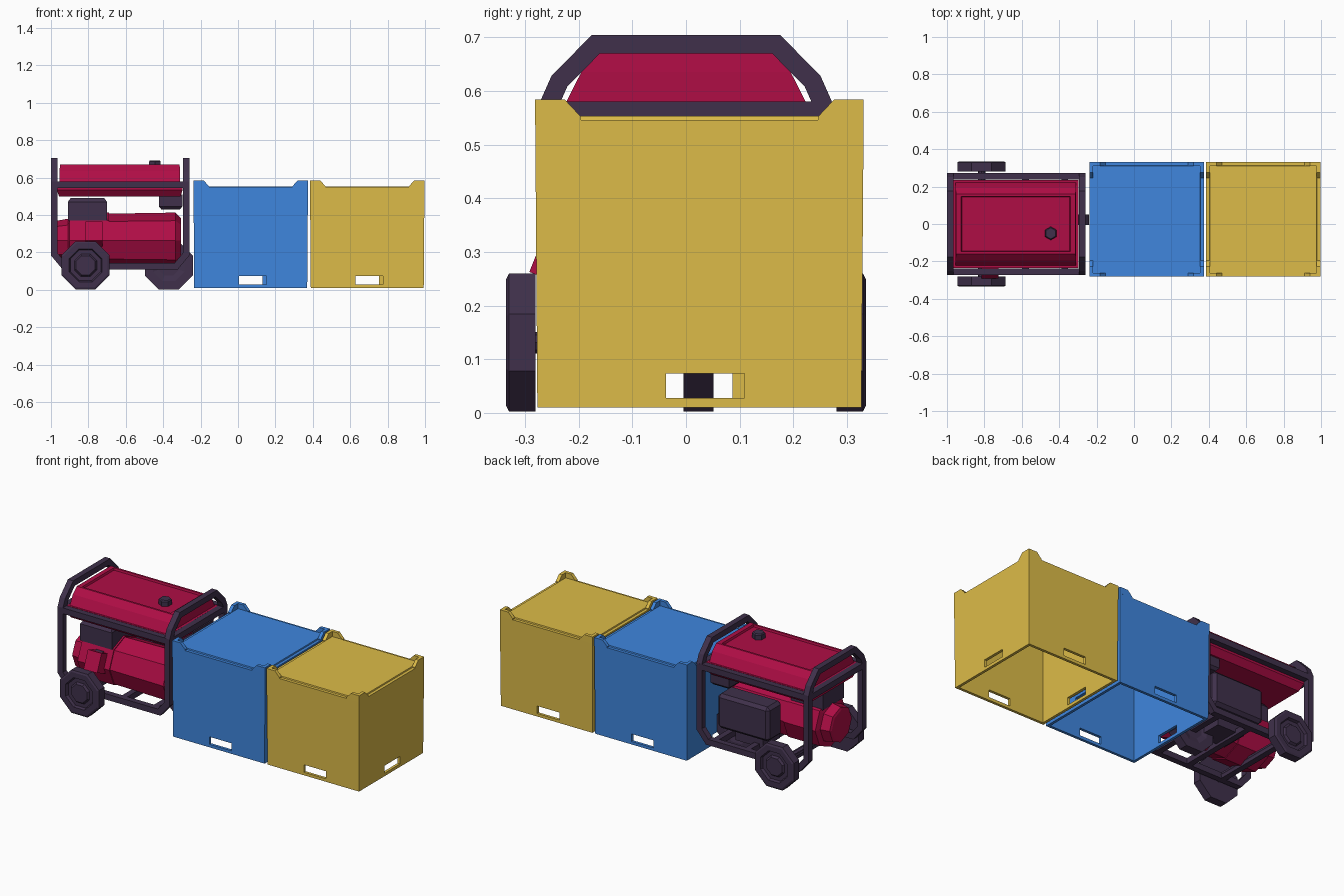
import bpy, bmesh, math
from mathutils import Vector, Matrix

if "Cube" in bpy.data.objects:
    bpy.data.objects.remove(bpy.data.objects["Cube"])

def material(name, rgb):
    m = bpy.data.materials.new(name)
    m.diffuse_color = (*rgb, 1)
    m.use_nodes = True
    m.node_tree.nodes["Principled BSDF"].inputs["Base Color"].default_value = m.diffuse_color
    return m

RED = material("red", (0.43, 0.004, 0.06))
DARK = material("dark", (0.05, 0.03, 0.07))
BLUE = material("blue", (0.05, 0.24, 0.73))
YELLOW = material("yellow", (0.72, 0.50, 0.065))

def solid(name, rings, mat):
    """Skin a closed solid through rings of equal point count."""
    bm = bmesh.new()
    loops = [[bm.verts.new(p) for p in r] for r in rings]
    n = len(loops[0])
    for a, b in zip(loops, loops[1:]):
        for i in range(n):
            j = (i + 1) % n
            bm.faces.new((a[i], a[j], b[j], b[i]))
    bm.faces.new(loops[0])
    bm.faces.new(loops[-1])
    bmesh.ops.recalc_face_normals(bm, faces=bm.faces)
    me = bpy.data.meshes.new(name)
    bm.to_mesh(me)
    bm.free()
    ob = bpy.data.objects.new(name, me)
    bpy.context.collection.objects.link(ob)
    me.materials.append(mat)
    return ob

def rect(cx, cy, hx, hy, z):
    return [(cx + sx * hx, cy + sy * hy, z) for sx, sy in ((-1, -1), (1, -1), (1, 1), (-1, 1))]

def box(name, lo, hi, mat):
    c = [(a + b) / 2 for a, b in zip(lo, hi)]
    h = [(b - a) / 2 for a, b in zip(lo, hi)]
    return solid(name, [rect(c[0], c[1], h[0], h[1], z) for z in (lo[2], hi[2])], mat)

def turned(name, centre, axis, steps, mat, sides=8, phase=0.0):
    """Stack of polygon rings (offset, radius) along an axis."""
    rings = []
    for d, r in steps:
        ring = []
        for i in range(sides):
            a = math.tau * i / sides + phase
            u, v = r * math.cos(a), r * math.sin(a)
            p = {"x": (d, u, v), "y": (u, d, v), "z": (u, v, d)}[axis]
            ring.append(Vector(centre) + Vector(p))
        rings.append(ring)
    return solid(name, rings, mat)

def tube(name, pts, normal, mat, h=0.0175):
    """Square tube with mitred corners along a planar path."""
    pts, n, rings = [Vector(p) for p in pts], Vector(normal), []
    for i, p in enumerate(pts):
        a = (p - pts[i - 1]).normalized() if i else (pts[1] - p).normalized()
        b = (pts[i + 1] - p).normalized() if i < len(pts) - 1 else a
        t = (a + b).normalized()
        side = n.cross(t) * (h / t.dot(a))
        rings.append([p + side + n * h, p - side + n * h, p - side - n * h, p + side - n * h])
    return solid(name, rings, mat)

# Crates: hollow below, a hand slot in each wall, raised stacking corners
def crate(name, cx, mat):
    cy, h, t = 0.025, 0.306, 0.02
    body = solid(name + "_crate_body", [rect(cx, cy, h - 0.004, h - 0.004, 0.01), rect(cx, cy, h, h, 0.546),
                 rect(cx, cy, h - 0.018, h - 0.018, 0.546), rect(cx, cy, h - 0.02, h - 0.02, 0.553)], mat)
    cutters = [box("cut", (cx - h + t, cy - h + t, -0.1), (cx + h - t, cy + h - t, 0.533), mat)]
    for k in range(4):
        c = box("cut", (-0.062, -h - 0.05, 0.028), (0.084, -h + 0.05, 0.073), mat)
        c.data.transform(Matrix.Translation((cx, cy, 0)) @ Matrix.Rotation(k * math.pi / 2, 4, "Z"))
        cutters.append(c)
    bpy.context.view_layer.objects.active = body
    for c in cutters:
        c.hide_render = True
        m = body.modifiers.new("cut", "BOOLEAN")
        m.operation, m.solver, m.object = "DIFFERENCE", "EXACT", c
        bpy.ops.object.modifier_apply(modifier=m.name)
    for c in cutters:
        bpy.data.objects.remove(c)
    prof = [(-h, 0.545), (-h, 0.584), (-h + 0.055, 0.584), (-h + 0.085, 0.552), (-h + 0.085, 0.545)]
    for k in range(4):
        rot = Matrix.Translation((cx, cy, 0)) @ Matrix.Rotation(k * math.pi / 2, 4, "Z")
        for swap in (False, True):
            rings = [[(d, u, z) if swap else (u, d, z) for u, z in prof] for d in (-h, -h + t)]
            solid(name + "_crate_corner", rings, mat).data.transform(rot)

crate("blue", 0.068, BLUE)
crate("yellow", 0.691, YELLOW)

# Generator frame: two end hoops, side rails, bent base rails, cross bars
for x in (-0.9825, -0.2775):
    half = [(0.255, 0.185), (0.255, 0.575), (0.236, 0.618), (0.168, 0.687)]
    path = [(x, -y, z) for y, z in half] + [(x, y, z) for y, z in reversed(half)]
    tube("frame_hoop", path, (1, 0, 0), DARK)
for y in (-0.255, 0.255):
    tube("frame_top_rail", [(-0.98, y, 0.563), (-0.28, y, 0.563)], (0, 1, 0), DARK)
    tube("frame_base_rail", [(-0.9825, y, 0.20), (-0.9825, y, 0.19), (-0.93, y, 0.127),
         (-0.33, y, 0.127), (-0.2775, y, 0.19), (-0.2775, y, 0.20)], (0, 1, 0), DARK)
for x in (-0.815, -0.58, -0.37):
    tube("frame_cross_bar", [(x, -0.25, 0.127), (x, 0.25, 0.127)], (1, 0, 0), DARK)
for x in (-0.9825, -0.2775):
    tube("frame_end_bar", [(x, -0.25, 0.563), (x, 0.25, 0.563)], (1, 0, 0), DARK)

# Wheels: two at the left, one central at the right
R = 0.139
for y, s in ((-0.28, -1), (0.28, 1)):
    steps = [(0, R), (0.05, R), (0.055, 0.128), (0.055, 0.095), (0.04, 0.088), (0.04, 0.065), (0.052, 0.055)]
    turned("side_wheel", (-0.815, y, 0.131), "y", [(s * d, r) for d, r in steps], DARK, 8, math.pi / 8)
turned("axle", (-0.815, 0, 0.131), "y", [(-0.3, 0.02), (0.3, 0.02)], DARK)
turned("centre_wheel", (-0.37, 0.023, 0.131), "y",
       [(-0.02, 0.06), (-0.028, 0.09), (-0.028, R), (0.028, R), (0.028, 0.09), (0.02, 0.06)],
       DARK, 8, math.pi / 8)

# Fuel tank with flange, sloping shoulders, recessed top and cap
TX = -0.632
solid("fuel_tank", [rect(TX, 0, hx, hy, z) for hx, hy, z in (
    (0.325, 0.205, 0.50), (0.336, 0.234, 0.535), (0.336, 0.234, 0.58), (0.322, 0.223, 0.58),
    (0.322, 0.195, 0.635), (0.320, 0.160, 0.67), (0.292, 0.148, 0.67), (0.288, 0.145, 0.658))], RED)
turned("fuel_cap", (-0.445, -0.05, 0), "z", [(0.65, 0.036), (0.685, 0.036), (0.692, 0.03)], DARK, 6, math.pi / 6)

# Engine drum along x, with starter housing and its angled grip
turned("engine_drum", (0, -0.08, 0.265), "x",
       [(-0.70, 0.142), (-0.335, 0.148), (-0.305, 0.118)], RED)
turned("starter_housing", (0, -0.08, 0.265), "x",
       [(-0.97, 0.09), (-0.965, 0.105), (-0.91, 0.115), (-0.90, 0.148), (-0.69, 0.148)], RED)
grip = box("starter_grip", (-0.045, -0.05, -0.055), (0.045, 0.05, 0.055), RED)
grip.data.transform(Matrix.Translation((-0.77, -0.225, 0.295)) @ Matrix.Rotation(math.radians(-22), 4, "X"))
box("grip_recess", (-0.795, -0.252, 0.33), (-0.745, -0.20, 0.352), DARK)

# Dark engine parts: air filter, fuel valve block, rear muffler
solid("air_filter", [rect(-0.805, -0.09, hx, hy, z) for hx, hy, z in (
    (0.105, 0.10, 0.37), (0.105, 0.10, 0.47), (0.09, 0.085, 0.49))], DARK)
solid("control_block", [rect(-0.36, 0.10, hx, hy, z) for hx, hy, z in (
    (0.05, 0.08, 0.43), (0.062, 0.095, 0.445), (0.062, 0.095, 0.51))], DARK)
muffler = box("muffler", (-0.70, 0.09, 0.20), (-0.36, 0.225, 0.405), DARK)
bev = muffler.modifiers.new("bevel", "BEVEL")
bev.width, bev.segments = 0.018, 1
box("muffler_mount", (-0.62, 0.0, 0.125), (-0.44, 0.16, 0.33), DARK)
